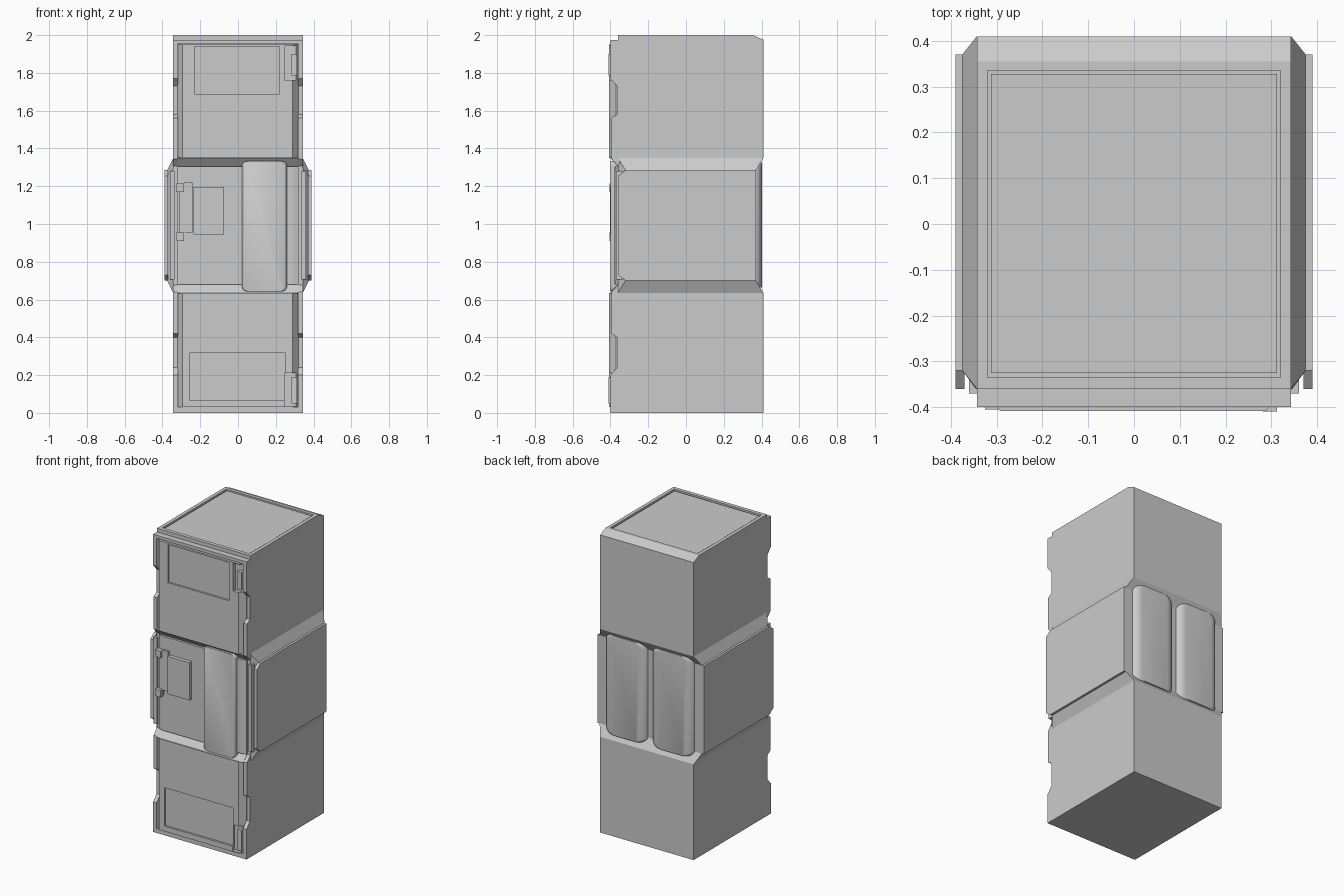
import bpy, bmesh, math

if "Cube" in bpy.data.objects:
    bpy.data.objects.remove(bpy.data.objects["Cube"])

GREY = (0.6, 0.6, 0.6, 1)
grey = bpy.data.materials.new("plain grey")
grey.use_nodes = True
grey.diffuse_color = GREY
grey.node_tree.nodes["Principled BSDF"].inputs["Base Color"].default_value = GREY


def loft(name, loops, smooth=False):
    """Skin a stack of equal-length vertex loops and cap both ends."""
    bm = bmesh.new()
    rings = [[bm.verts.new(p) for p in loop] for loop in loops]
    n = len(rings[0])
    for a, b in zip(rings, rings[1:]):
        for i in range(n):
            j = (i + 1) % n
            bm.faces.new((a[i], a[j], b[j], b[i]))
    bm.faces.new(rings[0])
    bm.faces.new(rings[-1])
    bmesh.ops.recalc_face_normals(bm, faces=bm.faces)
    mesh = bpy.data.meshes.new(name)
    bm.to_mesh(mesh)
    bm.free()
    mesh.materials.append(grey)
    obj = bpy.data.objects.new(name, mesh)
    bpy.context.collection.objects.link(obj)
    if smooth:
        bpy.ops.object.select_all(action='DESELECT')
        obj.select_set(True)
        bpy.context.view_layer.objects.active = obj
        bpy.ops.object.shade_smooth_by_angle(angle=math.radians(35))
    return obj


def box(name, x0, x1, y0, y1, z0, z1):
    return loft(name, [[(x0, y0, z), (x1, y0, z), (x1, y1, z), (x0, y1, z)] for z in (z0, z1)])


def side_prism(name, profile, x0, x1):
    return loft(name, [[(x, y, z) for y, z in profile] for x in (x0, x1)])


def cut(target, x0, x1, y0, y1, z0, z1):
    cutter = box("cutter", x0, x1, y0, y1, z0, z1)
    cutter.hide_render = True
    mod = target.modifiers.new("recess", 'BOOLEAN')
    mod.operation, mod.object, mod.solver = 'DIFFERENCE', cutter, 'EXACT'
    bpy.context.view_layer.objects.active = target
    bpy.ops.object.modifier_apply(modifier=mod.name)
    bpy.data.objects.remove(cutter)


def cushion(name, x0, x1, z0, z1, y0, y1, soft, corner=0.035):
    """Padded panel: rounded corners, long sides curving from y0 out to y1."""
    loops = []
    for k in range(6):
        t = k / 5 * math.pi / 2
        inset = soft * (1 - math.cos(t))
        y = y0 + (y1 - y0) * math.sin(t)
        loop = []
        for q, (cx, cz) in enumerate(((x1 - corner, z1 - corner), (x0 + corner, z1 - corner),
                                      (x0 + corner, z0 + corner), (x1 - corner, z0 + corner))):
            for s in range(5):
                a = (q + s / 4) * math.pi / 2
                x = cx + corner * math.cos(a)
                mid, half = (x0 + x1) / 2, (x1 - x0) / 2
                x = mid + (x - mid) * (half - inset) / half
                loop.append((x, y, cz + corner * math.sin(a)))
        loops.append(loop)
    return loft(name, loops, True)


def door(name, z0, z1, front, base=-0.35):
    """Raised door with sloping vertical sides."""
    plan = [(-0.32, base), (-0.32, -0.37), (-0.293, front), (0.288, front), (0.32, -0.37), (0.32, base)]
    return loft(name, [[(x, y, z) for x, y in plan] for z in (z0, z1)])


# Main body: narrow ends, flared waist with clipped front corners
def ring(z, w, front, back, clip_x, clip_y):
    return [(-w, back, z), (w, back, z), (w, front + clip_y, z), (w - clip_x, front, z),
            (clip_x - w, front, z), (-w, front + clip_y, z)]


body = loft("body", [
    ring(0, 0.343, -0.36, 0.41, 0.01, 0), ring(0.635, 0.343, -0.36, 0.41, 0.01, 0),
    ring(0.7, 0.375, -0.36, 0.37, 0.03, 0.04), ring(1.285, 0.375, -0.36, 0.37, 0.03, 0.04),
    ring(1.35, 0.343, -0.36, 0.41, 0.01, 0), ring(1.975, 0.343, -0.36, 0.41, 0.01, 0),
    ring(2, 0.343, -0.36, 0.355, 0.01, 0)])
cut(body, -0.32, 0.32, -0.335, 0.335, 1.988, 2.1)
box("roof_panel", -0.312, 0.312, -0.325, 0.328, 1.95, 1.994)

# Notched cheeks either side of the doors, and waist side plates
upper = [(-0.34, 1.285), (-0.395, 1.345), (-0.395, 1.56), (-0.365, 1.58), (-0.365, 1.73),
         (-0.4, 1.77), (-0.4, 1.975), (-0.34, 1.975)]
lower = [(-0.34, 0.7), (-0.395, 0.64), (-0.395, 0.42), (-0.365, 0.4), (-0.365, 0.24),
         (-0.4, 0.2), (-0.4, 0), (-0.34, 0)]
plate = [(0.37, 0.7), (0.37, 1.285), (-0.32, 1.285), (-0.36, 1.255), (-0.36, 0.73), (-0.32, 0.7)]
for side, s in (("left", 1), ("right", -1)):
    side_prism("upper_cheek_" + side, upper, s * 0.318, s * 0.343)
    side_prism("lower_cheek_" + side, lower, s * 0.318, s * 0.343)
    side_prism("side_plate_" + side, plate, s * 0.37, s * 0.39)
    box("waist_rail_" + side, *sorted((s * 0.335, s * 0.36)), -0.37, -0.34, 0.705, 1.28)

# Lintel, sill and sloping ledges above and below the waist
box("lintel", -0.343, 0.343, -0.4, -0.35, 1.955, 1.975)
box("sill", -0.343, 0.343, -0.4, -0.35, 0, 0.03)
side_prism("upper_ledge", [(-0.35, 1.29), (-0.4, 1.35), (-0.35, 1.36)], -0.32, 0.32)
side_prism("lower_ledge", [(-0.35, 0.695), (-0.4, 0.635), (-0.35, 0.625)], -0.32, 0.32)

# Doors with recessed windows and handle pockets
top_door = door("upper_door", 1.35, 1.95, -0.408)
cut(top_door, -0.23, 0.22, -0.5, -0.395, 1.687, 1.94)
cut(top_door, 0.25, 0.312, -0.5, -0.385, 1.76, 1.945)
low_door = door("lower_door", 0.03, 0.635, -0.408)
cut(low_door, -0.255, 0.25, -0.5, -0.395, 0.065, 0.32)
cut(low_door, 0.245, 0.312, -0.5, -0.385, 0.035, 0.21)
door("waist_door", 0.68, 1.305, -0.378)
box("upper_handle", 0.282, 0.312, -0.41, -0.37, 1.785, 1.9)
box("lower_handle", 0.282, 0.312, -0.41, -0.37, 0.05, 0.19)

# Waist front: tall panel, hatch and latch
cushion("front_panel", 0.02, 0.26, 0.643, 1.333, -0.36, -0.4, 0.012, 0.025)
box("hatch", -0.235, -0.075, -0.403, -0.36, 0.945, 1.195)
box("latch_bar", -0.285, -0.24, -0.39, -0.36, 0.955, 1.22)
box("latch_spine", -0.31, -0.28, -0.385, -0.36, 0.92, 1.21)
for i, z in enumerate((0.91, 1.17)):
    box("latch_hinge_%d" % (i + 1), -0.325, -0.285, -0.405, -0.36, z, z + 0.045)

# Padded back panels
for side, x in (("left", 0.018), ("right", -0.325)):
    cushion("back_panel_" + side, x, x + 0.307, 0.665, 1.325, 0.36, 0.402, 0.055)
